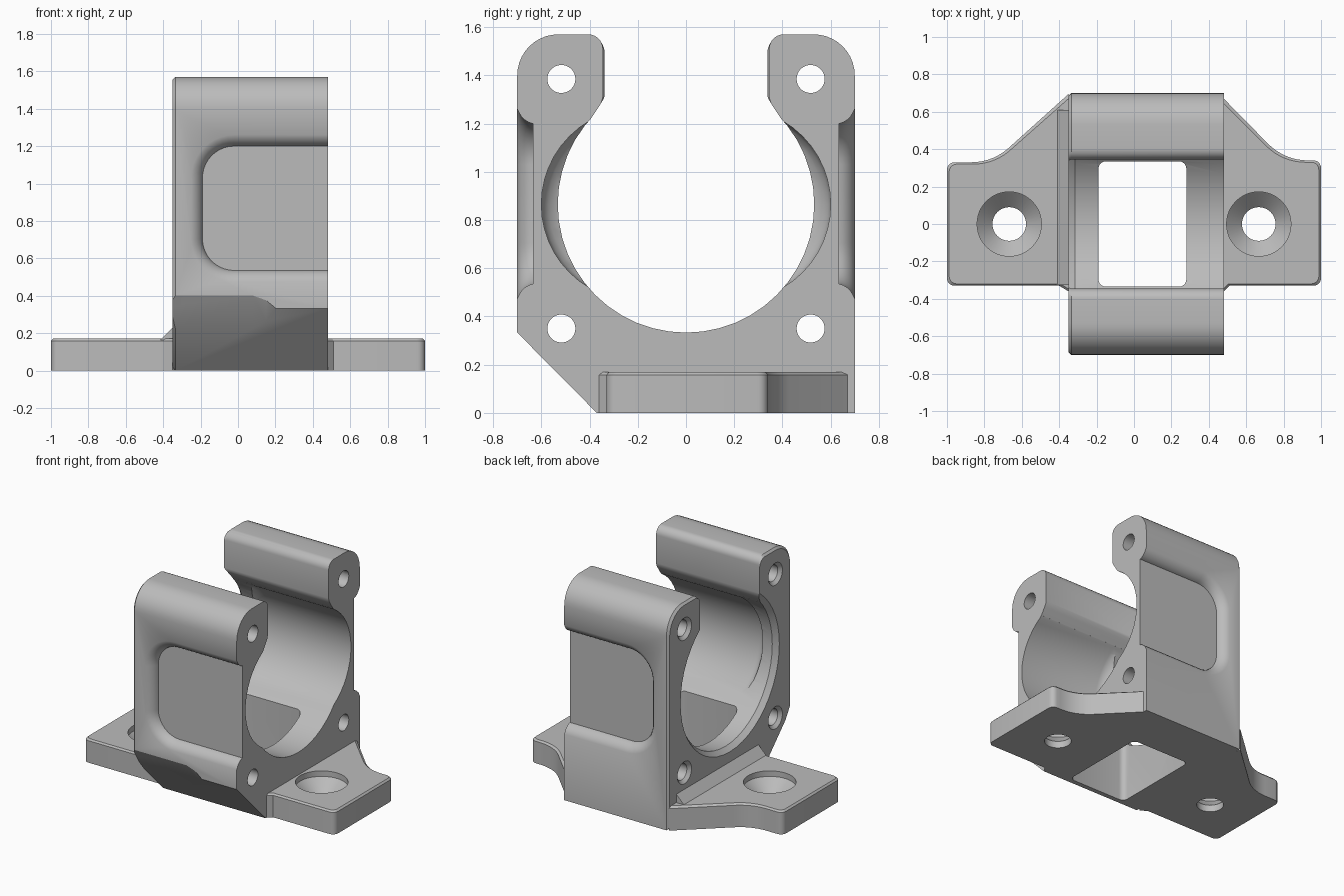
import bpy, bmesh
from math import cos, sin, radians

cube = bpy.data.objects.get("Cube")
if cube:
    bpy.data.objects.remove(cube)

grey = bpy.data.materials.new("plain grey")
grey.use_nodes = True
grey.diffuse_color = (0.5, 0.5, 0.5, 1)
grey.node_tree.nodes["Principled BSDF"].inputs["Base Color"].default_value = (0.5, 0.5, 0.5, 1)

BORE_Z, BORE_R = 0.865, 0.532
X0, X1 = -0.35, 0.48


def arc(cx, cy, r, a0, a1, n=10):
    return [(cx + r * cos(radians(a0 + (a1 - a0) * i / n)),
             cy + r * sin(radians(a0 + (a1 - a0) * i / n))) for i in range(n + 1)]


def circle(cx, cy, r, n=48):
    return arc(cx, cy, r, 0, 360, n)[:-1]


def loft(name, rings):
    """Skin matching rings of 3D points and cap both ends."""
    bm = bmesh.new()
    loops = [[bm.verts.new(p) for p in ring] for ring in rings]
    for a, b in zip(loops, loops[1:]):
        for i in range(len(a)):
            j = (i + 1) % len(a)
            bm.faces.new((a[i], a[j], b[j], b[i]))
    bm.faces.new(loops[0])
    bm.faces.new(loops[-1])
    bmesh.ops.recalc_face_normals(bm, faces=bm.faces)
    mesh = bpy.data.meshes.new(name)
    bm.to_mesh(mesh)
    bm.free()
    mesh.materials.append(grey)
    obj = bpy.data.objects.new(name, mesh)
    bpy.context.collection.objects.link(obj)
    return obj


def at_x(x, pts):
    return [(x, y, z) for y, z in pts]


def at_z(z, pts):
    return [(x, y, z) for x, y in pts]


def combine(target, tool, operation="DIFFERENCE"):
    tool.hide_render = True
    mod = target.modifiers.new("combine", "BOOLEAN")
    mod.operation = operation
    mod.solver = "EXACT"
    mod.object = tool
    bpy.context.view_layer.objects.active = target
    bpy.ops.object.modifier_apply(modifier=mod.name)
    bpy.data.objects.remove(tool)


def turned_x(name, cy, cz, steps):
    """Turned shape along x from (x, radius) steps."""
    return loft(name, [at_x(x, circle(cy, cz, r)) for x, r in steps])


# Body profile: two clamp arms over a solid foot
arm = ([(0.70, 1.40)] + arc(0.53, 1.40, 0.17, 0, 90)[1:] + arc(0.405, 1.51, 0.06, 90, 180)
       + [(0.345, 1.31), (0.35, 1.29), (0.36, 1.272), (0.395, 1.22), (0.38, 1.15)])
profile = ([(-0.37, 0), (0.70, 0)] + arm
           + [(-y, z) for y, z in reversed(arm)] + [(-0.70, 0.333)])
small = [(y * 0.98, BORE_Z + (z - BORE_Z) * 0.98) for y, z in profile]
bracket = loft("clamp_bracket", [at_x(X0, small), at_x(X0 + 0.015, profile), at_x(X1, profile)])

# Mounting flange with softened top rim
left_back = arc(-0.87, 0.63, 0.30, 270, 315, 8)
right_back = arc(0.93, 0.64, 0.30, 225, 270, 8)
outline = ([(-0.40, -0.33)] + arc(-0.96, -0.29, 0.04, 270, 180, 5)
           + arc(-0.96, 0.29, 0.04, 180, 90, 5) + left_back
           + [(-0.35, 0.695), (-0.30, 0.60), (0.42, 0.60), (0.48, 0.67)] + right_back
           + arc(0.96, 0.30, 0.04, 90, 0, 5) + arc(0.96, -0.29, 0.04, 0, -90, 5)
           + [(0.51, -0.33), (0.48, -0.36), (0.42, -0.30), (-0.30, -0.30), (-0.35, -0.36)])
rim = [(x * 0.988, y * 0.97) for x, y in outline]
flange = loft("flange", [at_z(0, outline), at_z(0.158, outline), at_z(0.17, rim)])
combine(bracket, flange, "UNION")

# Sloped web between flange and body
web = [(-0.42, 0.16), (-0.33, 0.16), (-0.33, 0.25)]
combine(bracket, loft("web", [[(x, y, z) for x, z in web] for y in (-0.325, 0.61)]), "UNION")

# Main bore with chamfered end
combine(bracket, turned_x("bore", 0, BORE_Z, [
    (X0 - 0.05, BORE_R + 0.03), (X0, BORE_R + 0.03), (X0 + 0.035, BORE_R), (X1 + 0.1, BORE_R)]))


def pocket_ring(grow):
    r = 0.17 + grow
    return ([(0.6, 1.20 + grow)] + arc(-0.02, 1.03, r, 90, 180)
            + arc(-0.02, 0.705, r, 180, 270) + [(0.6, 0.535 - grow)])


for side in (-1, 1):
    # Recess in the outer wall, flared at its lip
    steps = ((0.635, 0), (0.65, 0.004), (0.668, 0.015), (0.685, 0.032), (0.70, 0.06), (0.75, 0.06))
    combine(bracket, loft("outer_pocket", [
        [(x, side * y, z) for x, z in pocket_ring(g)] for y, g in steps]))
    # Relief inside the bore wall
    combine(bracket, turned_x("inner_relief", side * 0.2, BORE_Z, [
        (-0.25, 0.30), (-0.235, 0.34), (-0.215, 0.37), (-0.19, 0.39), (-0.16, 0.40), (0.6, 0.40)]))
    # Screw holes along the arms
    for z in (0.35, 1.385):
        combine(bracket, turned_x("arm_hole", side * 0.517, z, [
            (X0 - 0.05, 0.08), (X0, 0.08), (X0 + 0.022, 0.058), (X1 + 0.1, 0.058)]))
    # Countersunk flange holes
    sink = ((-0.1, 0.09), (0.05, 0.09), (0.13, 0.172), (0.3, 0.172))
    combine(bracket, loft("flange_hole", [
        at_z(z, circle(side * 0.667, 0, r)) for z, r in sink]))

# Window through the floor
window = (arc(0.24, 0.295, 0.04, 0, 90, 5) + arc(-0.15, 0.295, 0.04, 90, 180, 5)
          + arc(-0.15, -0.295, 0.04, 180, 270, 5) + arc(0.24, -0.295, 0.04, 270, 360, 5))
combine(bracket, loft("window", [at_z(-0.1, window), at_z(0.7, window)]))

# Scooped relief on the front lower edge
scoop = [(-0.715, 0.425), (-0.58, 0.204), (-0.80, 0.204), (-0.80, 0.425)]
combine(bracket, loft("scoop", [at_x(x, [(y - d, z) for y, z in scoop])
                                for x, d in ((-0.5, 0), (0.08, 0), (0.15, 0.015), (0.21, 0.045))]))

bpy.ops.object.select_all(action="DESELECT")
bracket.select_set(True)
bpy.context.view_layer.objects.active = bracket
bpy.ops.object.shade_smooth_by_angle(angle=radians(30))
